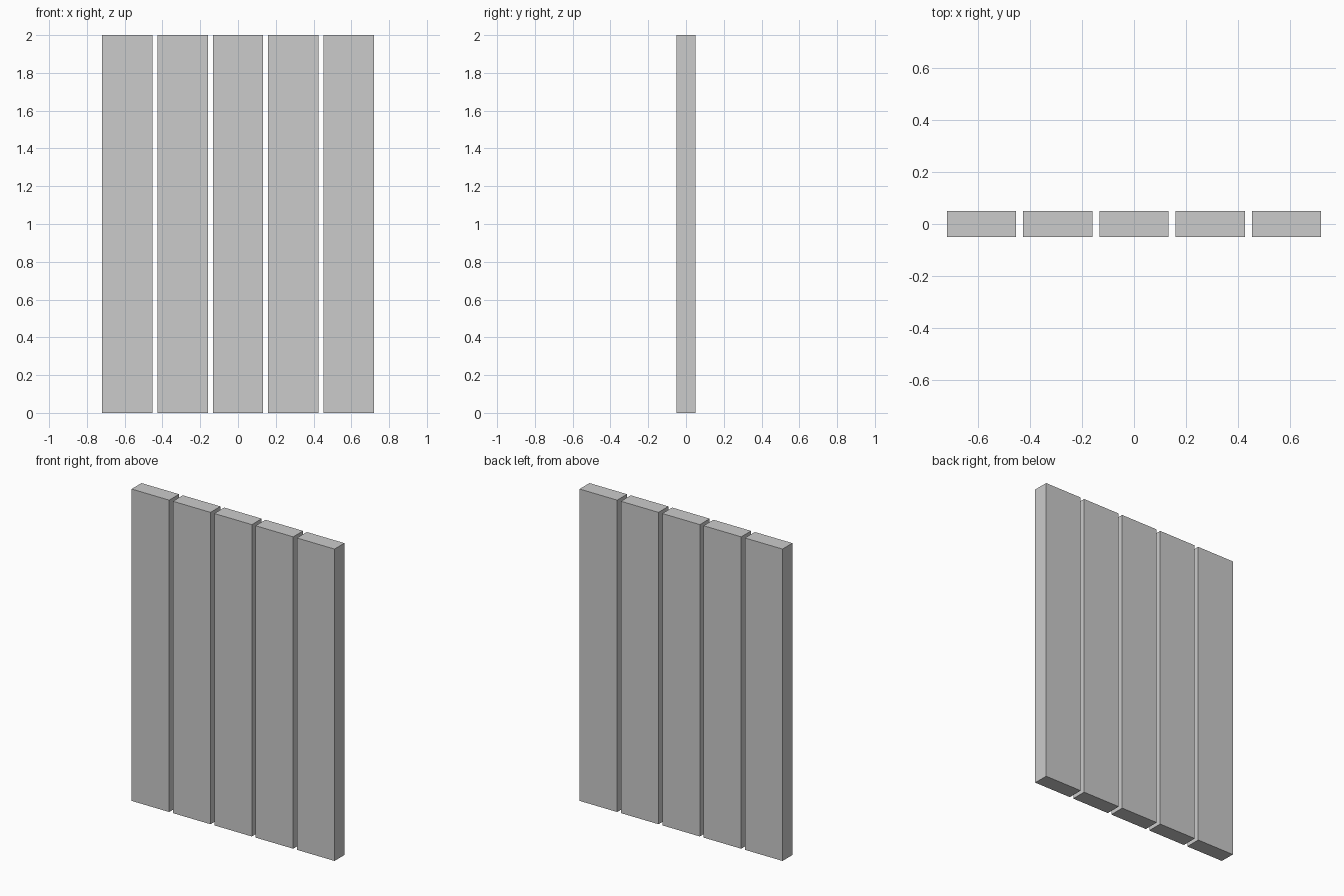
import bpy

if "Cube" in bpy.data.objects:
    bpy.data.objects.remove(bpy.data.objects["Cube"])

WIDTH, DEPTH, HEIGHT = 0.2667, 0.1, 2.0
PITCH = 0.2933  # plank width plus gap
COUNT = 5


def add_box(name, location, size):
    bpy.ops.mesh.primitive_cube_add(size=1, location=location)
    obj = bpy.context.object
    obj.name = name
    obj.scale = size
    bpy.ops.object.transform_apply(location=False, rotation=False, scale=True)
    return obj


# Row of upright planks with narrow open gaps
for i in range(COUNT):
    x = (i - (COUNT - 1) / 2) * PITCH
    add_box(f"plank_{i + 1}", (x, 0, HEIGHT / 2), (WIDTH, DEPTH, HEIGHT))
